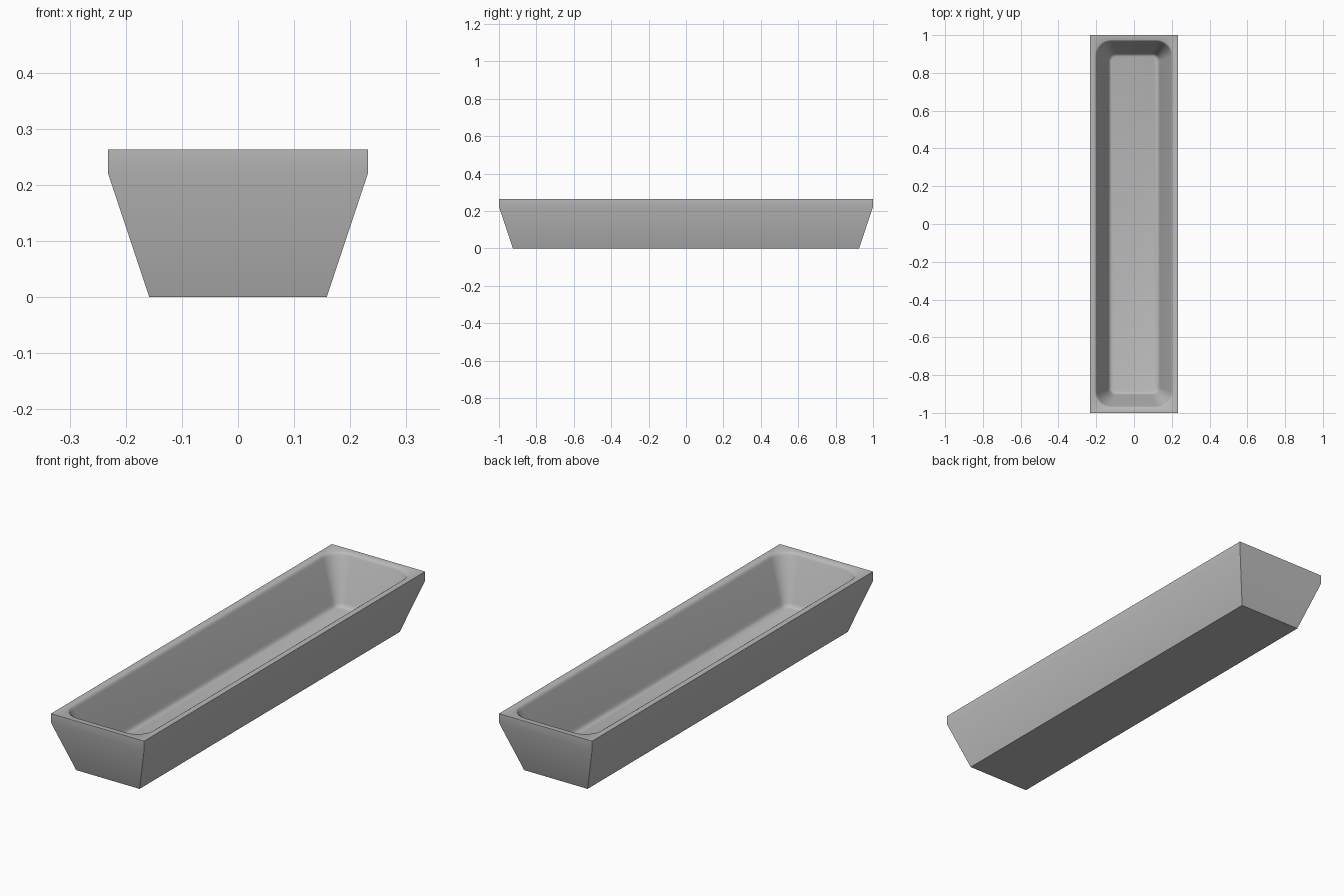
import bpy, bmesh
from math import sin, cos, pi, radians

cube = bpy.data.objects.get("Cube")
if cube:
    bpy.data.objects.remove(cube, do_unlink=True)

SEG = 8                                   # segments per rounded corner
SIGNS = [(1, 1), (-1, 1), (-1, -1), (1, -1)]

mat = bpy.data.materials.new("plain grey")
mat.use_nodes = True
grey = (0.5, 0.5, 0.5, 1)
mat.diffuse_color = grey
mat.node_tree.nodes["Principled BSDF"].inputs["Base Color"].default_value = grey

bm = bmesh.new()


def rectangle(hx, hy, z):
    return [bm.verts.new((sx * hx, sy * hy, z)) for sx, sy in SIGNS]


def rounded(hx, hy, r, z):
    ring = []
    for k, (sx, sy) in enumerate(SIGNS):
        for i in range(SEG + 1):
            a = (k + i / SEG) * pi / 2
            ring.append(bm.verts.new((sx * (hx - r) + r * cos(a),
                                      sy * (hy - r) + r * sin(a), z)))
    return ring


def bridge(a, b):
    n = len(a)
    for i in range(n):
        j = (i + 1) % n
        bm.faces.new((a[i], a[j], b[j], b[i]))


# Outer shell: tapered body with an upright lip
base = rectangle(0.158, 0.926, 0)
lip = rectangle(0.232, 1.0, 0.222)
top = rectangle(0.232, 1.0, 0.263)
bm.faces.new(base[::-1])
bridge(base, lip)
bridge(lip, top)

# Cavity: half width, corner radius and height, from rim to floor
profile = [(0.207, 0.085, 0.263), (0.202, 0.082, 0.260), (0.197, 0.079, 0.250),
           (0.137, 0.040, 0.070), (0.133, 0.036, 0.060), (0.127, 0.031, 0.053),
           (0.118, 0.023, 0.050)]
rings = [rounded(hx, hx + 0.768, r, z) for hx, r, z in profile]
for upper, lower in zip(rings, rings[1:]):
    bridge(upper, lower)
bm.faces.new(rings[-1])

# Flat rim joining the square outside to the rounded opening
hole, n = rings[0], SEG + 1
for k in range(4):
    for i in range(SEG):
        bm.faces.new((top[k], hole[k * n + i + 1], hole[k * n + i]))
    m = (k + 1) % 4
    bm.faces.new((top[k], top[m], hole[m * n], hole[k * n + SEG]))

bmesh.ops.recalc_face_normals(bm, faces=bm.faces)
mesh = bpy.data.meshes.new("trough")
bm.to_mesh(mesh)
bm.free()
mesh.materials.append(mat)
trough = bpy.data.objects.new("trough", mesh)
bpy.context.collection.objects.link(trough)

# Smooth shading that keeps the hard outer edges
bpy.ops.object.select_all(action='DESELECT')
trough.select_set(True)
bpy.context.view_layer.objects.active = trough
bpy.ops.object.shade_smooth_by_angle(angle=radians(35))
